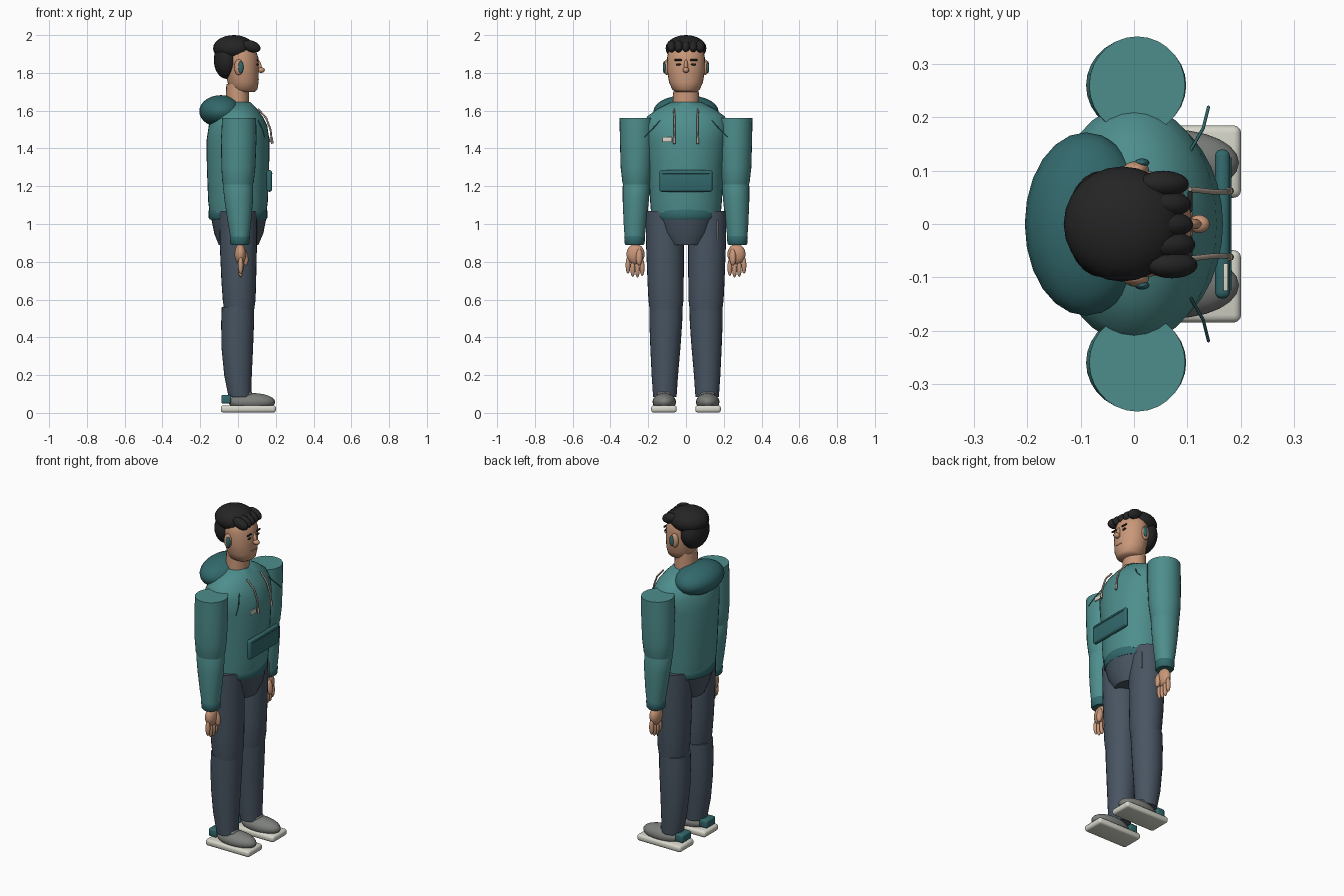
import bpy, bmesh, math
from mathutils import Vector, Matrix

cube = bpy.data.objects.get("Cube")
if cube:
    bpy.data.objects.remove(cube)


def material(name, r, g, b):
    m = bpy.data.materials.new(name)
    m.use_nodes = True
    m.diffuse_color = (r, g, b, 1)
    m.node_tree.nodes["Principled BSDF"].inputs["Base Color"].default_value = (r, g, b, 1)
    return m


TEAL = material("teal fabric", .075, .27, .265)
DARK = material("dark teal", .032, .14, .15)
PANTS = material("slate denim", .065, .09, .122)
SKIN = material("skin", .58, .31, .19)
HAIR = material("black hair", .018, .018, .018)
GREY = material("shoe grey", .2, .21, .2)
CREAM = material("cream", .68, .68, .6)
CORD = material("cord beige", .4, .33, .27)


def finish(name, bm, mat, angle=.75):
    me = bpy.data.meshes.new(name)
    bm.to_mesh(me)
    bm.free()
    me.materials.append(mat)
    me.shade_smooth()
    me.set_sharp_from_angle(angle=angle)
    ob = bpy.data.objects.new(name, me)
    bpy.context.collection.objects.link(ob)
    return ob


def loft(name, rings, mat, n=28):
    """Skin elliptical rings (cx, cy, z, rx, ry), listed bottom to top."""
    bm = bmesh.new()
    loops = []
    for cx, cy, z, rx, ry in rings:
        loops.append([bm.verts.new((cx + rx * math.cos(a), cy + ry * math.sin(a), z))
                      for a in (math.tau * i / n for i in range(n))])
    for lo, hi in zip(loops, loops[1:]):
        for i in range(n):
            j = (i + 1) % n
            bm.faces.new((lo[i], lo[j], hi[j], hi[i]))
    bm.faces.new(loops[0][::-1])
    bm.faces.new(loops[-1])
    return finish(name, bm, mat)


def ball(name, loc, radii, mat, tilt=0, roll=0):
    bm = bmesh.new()
    bmesh.ops.create_uvsphere(bm, u_segments=24, v_segments=14, radius=1)
    turn = Matrix.Rotation(tilt, 4, 'Y') @ Matrix.Rotation(roll, 4, 'X')
    bm.transform(Matrix.Translation(loc) @ turn @ Matrix.Diagonal((*radii, 1)))
    return finish(name, bm, mat, 3)


def box(name, loc, size, mat, bevel=.01, tilt=0):
    bm = bmesh.new()
    bmesh.ops.create_cube(bm, size=1)
    bm.transform(Matrix.Diagonal((*size, 1)))
    if bevel:
        bmesh.ops.bevel(bm, geom=bm.edges[:], offset=bevel, segments=3,
                        profile=.5, affect='EDGES')
    bm.transform(Matrix.Translation(loc) @ Matrix.Rotation(tilt, 4, 'Y'))
    return finish(name, bm, mat)


def cord(name, points, radius, mat):
    cu = bpy.data.curves.new(name, 'CURVE')
    cu.dimensions = '3D'
    cu.bevel_depth = radius
    cu.bevel_resolution = 2
    cu.use_fill_caps = True
    sp = cu.splines.new('POLY')
    sp.points.add(len(points) - 1)
    for p, co in zip(sp.points, points):
        p.co = (*co, 1)
    cu.materials.append(mat)
    ob = bpy.data.objects.new(name, cu)
    bpy.context.collection.objects.link(ob)


# Torso, hem, hood and hips
loft("hoodie_body", [(0, 0, 1.06, .15, .185), (0, 0, 1.12, .158, .19), (0, 0, 1.3, .165, .2),
                     (0, 0, 1.44, .167, .215), (0, 0, 1.52, .155, .225), (0, 0, 1.57, .13, .205),
                     (0, 0, 1.61, .1, .15), (0, 0, 1.645, .065, .08)], TEAL, 36)
loft("hoodie_hem", [(0, 0, 1.025, .15, .17), (0, 0, 1.035, .156, .176),
                    (0, 0, 1.07, .156, .176), (0, 0, 1.08, .15, .17)], DARK, 36)
ball("hood", (-.09, 0, 1.597), (.115, .172, .085), DARK)
loft("hips", [(.003, 0, .89, .105, .1), (.004, 0, .95, .13, .14),
              (.004, 0, 1.04, .148, .168)], PANTS, 32)

# Front pocket, tag and drawstrings
box("front_pocket", (.166, 0, 1.228), (.028, .28, .115), DARK, .012)
cord("pocket_stitch", [(.18, -.125, 1.268), (.18, .125, 1.268)], .003, DARK)
box("chest_tag", (.172, -.1, 1.447), (.009, .052, .026), CREAM, .002)

for s, side in ((1, "left"), (-1, "right")):
    cord(side + "_drawstring", [(.105, s * .065, 1.61), (.15, s * .06, 1.56),
                                (.172, s * .06, 1.5), (.178, s * .062, 1.45)], .005, CORD)
    cord(side + "_string_tip", [(.178, s * .062, 1.455), (.181, s * .062, 1.425)], .007, CORD)
    cord(side + "_shoulder_seam", [(.075, s * .085, 1.61), (.13, s * .18, 1.5),
                                   (.14, s * .22, 1.46)], .003, DARK)

    # Arm
    loft(side + "_upper_arm", [(0, s * .262, 1.19, .07, .065), (0, s * .262, 1.22, .083, .075),
                               (.002, s * .262, 1.3, .09, .084), (.004, s * .26, 1.45, .094, .09),
                               (.006, s * .26, 1.56, .09, .092)], TEAL)
    loft(side + "_forearm", [(.01, s * .272, .93, .05, .053), (.008, s * .27, 1, .061, .06),
                             (.004, s * .266, 1.12, .075, .069), (0, s * .262, 1.2, .08, .073),
                             (0, s * .262, 1.24, .07, .065)], TEAL)
    loft(side + "_cuff", [(.01, s * .272, .888, .044, .046), (.01, s * .272, .897, .051, .053),
                          (.01, s * .272, .93, .053, .055), (.01, s * .272, .94, .049, .051)], DARK)

    # Hand
    ball(side + "_palm", (.012, s * .267, .84), (.03, .048, .055), SKIN)
    for i, drop in enumerate((.745, .737, .74, .757)):
        y = s * (.232 + i * .025)
        ball(f"{side}_finger_{i + 1}", (.014, y, drop + .025), (.014, .0125, .045), SKIN)
    ball(side + "_thumb", (.036, s * .248, .825), (.018, .018, .045), SKIN, -.15)

    # Leg
    loft(side + "_lower_leg", [(.01, s * .112, .085, .06, .062), (0, s * .112, .2, .073, .07),
                               (-.004, s * .109, .35, .084, .08), (-.002, s * .107, .48, .087, .087),
                               (0, s * .106, .56, .086, .088)], PANTS)
    loft(side + "_thigh", [(.006, s * .106, .535, .078, .085), (.006, s * .106, .6, .087, .093),
                           (.004, s * .108, .7, .092, .096), (.002, s * .111, .88, .098, .1),
                           (0, s * .115, 1.07, .1, .1)], PANTS)

    # Shoe
    box(side + "_sole", (.055, s * .117, .021), (.292, .136, .038), CREAM, .014)
    ball(side + "_shoe_upper", (.073, s * .115, .058), (.124, .062, .047), GREY)
    ball(side + "_shoe_tongue", (.055, s * .115, .1), (.024, .038, .018), GREY, .3)
    box(side + "_heel_tab", (-.062, s * .115, .073), (.052, .085, .046), DARK, .008)

    # Ear, earbud and eye
    ball(side + "_ear", (.004, s * .102, 1.83), (.024, .016, .042), SKIN)
    ball(side + "_earbud", (.015, s * .115, 1.83), (.014, .008, .032), DARK)
    ball(side + "_eye", (.104, s * .04, 1.845), (.006, .014, .006), HAIR)
    box(side + "_eyebrow", (.105, s * .042, 1.868), (.009, .04, .009), HAIR, .003)

box("thigh_zip", (.086, .168, .97), (.008, .008, .1), GREY, .002)

# Neck, head and face
loft("neck", [(-.002, 0, 1.62, .062, .07), (-.002, 0, 1.74, .06, .066)], SKIN)
loft("head", [(.03, 0, 1.7, .06, .055), (.03, 0, 1.712, .073, .073), (.027, 0, 1.75, .082, .09),
              (.022, 0, 1.81, .088, .099), (.018, 0, 1.88, .09, .1), (.01, 0, 1.93, .08, .09),
              (0, 0, 1.965, .05, .06)], SKIN)
ball("nose_bridge", (.11, 0, 1.837), (.015, .01, .036), SKIN, -.25)
ball("nose_tip", (.122, 0, 1.815), (.02, .017, .015), SKIN)
box("mouth", (.107, 0, 1.765), (.007, .045, .006), CORD, .002)

# Hair: crown, back and fringe tufts
ball("hair_crown", (-.022, 0, 1.93), (.11, .108, .07), HAIR)
ball("hair_back", (-.06, 0, 1.868), (.068, .1, .1), HAIR)
for i in range(5):
    y = .075 - i * .038
    ball(f"fringe_{i + 1}", (.055 + i * .004, y, 1.941), (.05, .025, .03), HAIR, .35)
